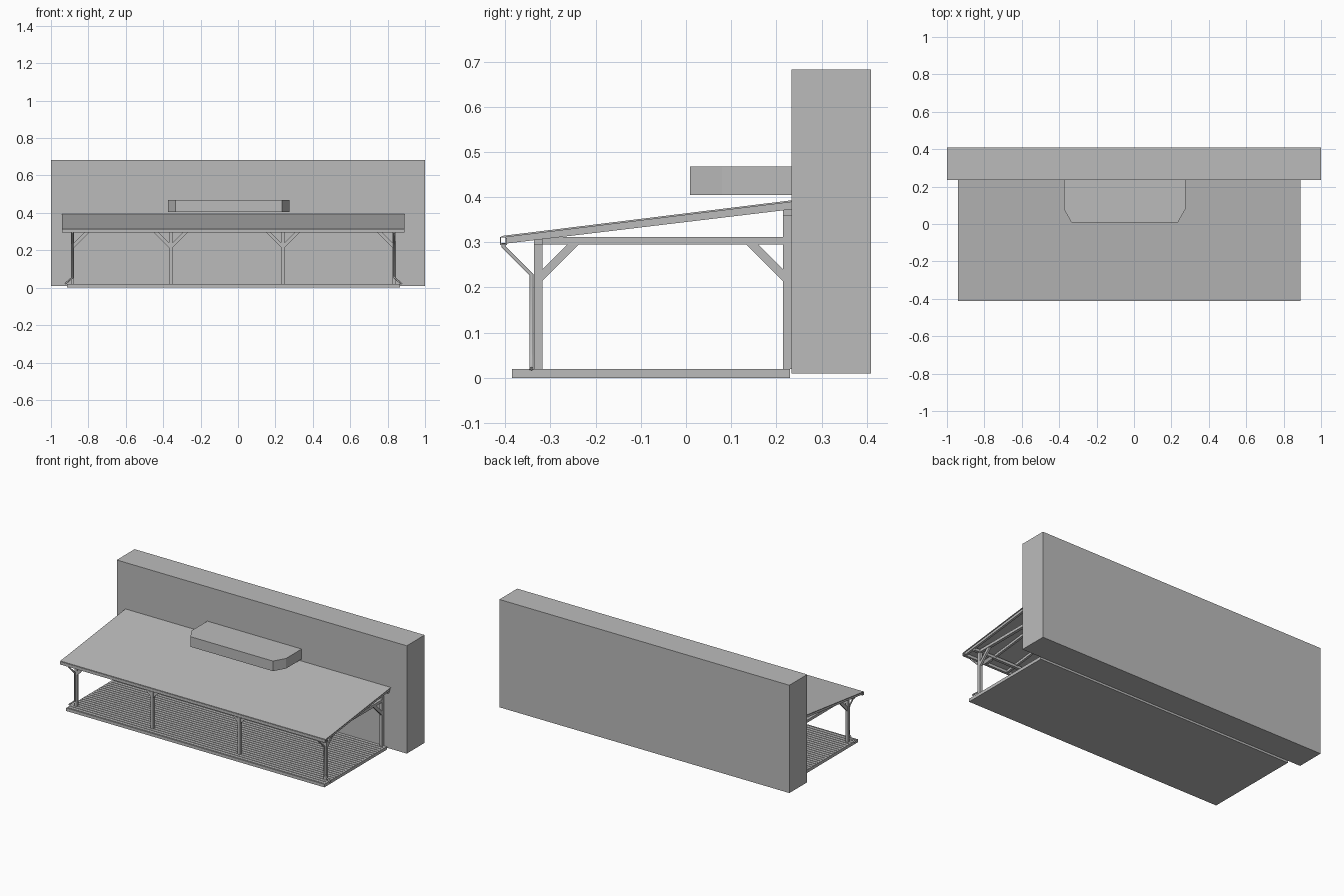
import bpy, bmesh
from mathutils import Vector

if "Cube" in bpy.data.objects:
    bpy.data.objects.remove(bpy.data.objects["Cube"], do_unlink=True)

GREY = (0.5, 0.5, 0.5, 1)
mat = bpy.data.materials.new("plain grey")
mat.use_nodes = True
mat.diffuse_color = GREY
mat.node_tree.nodes["Principled BSDF"].inputs["Base Color"].default_value = GREY


def prism(name, profile, axis, lo, hi):
    """Extrude a 2D profile along x (y,z points), y (x,z points) or z (x,y points)."""
    place = {"x": lambda a, b, t: (t, a, b),
             "y": lambda a, b, t: (a, t, b),
             "z": lambda a, b, t: (a, b, t)}[axis]
    bm = bmesh.new()
    face = bm.faces.new([bm.verts.new(place(a, b, lo)) for a, b in profile])
    new = bmesh.ops.extrude_face_region(bm, geom=[face])["geom"]
    shift = Vector(place(0, 0, hi - lo))
    bmesh.ops.translate(bm, vec=shift, verts=[v for v in new if isinstance(v, bmesh.types.BMVert)])
    bmesh.ops.recalc_face_normals(bm, faces=bm.faces)
    mesh = bpy.data.meshes.new(name)
    bm.to_mesh(mesh)
    bm.free()
    mesh.materials.append(mat)
    obj = bpy.data.objects.new(name, mesh)
    bpy.context.collection.objects.link(obj)
    return obj


def box(name, x, y, z):
    return prism(name, [(x[0], y[0]), (x[1], y[0]), (x[1], y[1]), (x[0], y[1])], "z", *z)


def pipe(name, points, radius):
    curve = bpy.data.curves.new(name, "CURVE")
    curve.dimensions = "3D"
    curve.bevel_depth = radius
    curve.bevel_resolution = 1
    curve.use_fill_caps = True
    spline = curve.splines.new("POLY")
    spline.points.add(len(points) - 1)
    for p, co in zip(spline.points, points):
        p.co = (*co, 1)
    curve.materials.append(mat)
    obj = bpy.data.objects.new(name, curve)
    bpy.context.collection.objects.link(obj)


# House wall and the bay balcony with clipped corners
WALL = 0.234
box("house_wall", (-1, 1), (WALL, 0.41), (0.01, 0.682))
prism("balcony", [(-0.375, WALL), (-0.375, 0.08), (-0.335, 0.009),
                  (0.235, 0.009), (0.275, 0.08), (0.275, WALL)], "z", 0.405, 0.468)

# Deck: solid base, rim and boards with narrow gaps
L, R, F, B = -0.915, 0.865, -0.385, 0.23
TOP = 0.019
box("deck_base", (L, R), (F, B), (0, 0.011))
RIM = 0.006
box("deck_rim_front", (L, R), (F, F + RIM), (0.011, TOP))
box("deck_rim_right", (L, L + RIM), (F + RIM, B), (0.011, TOP))
box("deck_rim_left", (R - RIM, R), (F + RIM, B), (0.011, TOP))
COUNT = 26
step = (B - F - RIM) / COUNT
for i in range(COUNT):
    y = F + RIM + i * step
    box(f"deck_board_{i}", (L + RIM, R - RIM), (y + 0.004, y + step), (0.011, TOP))

# Roof sheets, sloping from the wall to the eaves
EAVE, X0, X1 = -0.408, -0.94, 0.89


def roof_z(y):
    return 0.314 + (y - EAVE) * 0.123


seams = [X0, -0.645, -0.345, -0.045, 0.255, 0.555, X1]
sheet = [(EAVE, roof_z(EAVE)), (WALL, roof_z(WALL)),
         (WALL, roof_z(WALL) - 0.004), (EAVE, roof_z(EAVE) - 0.004)]
for i, (a, b) in enumerate(zip(seams, seams[1:])):
    prism(f"roof_sheet_{i}", sheet, "x", a, b)

# Rafters under the sheets
N = 13
rafter = [(-0.4, roof_z(-0.4) - 0.004), (WALL, roof_z(WALL) - 0.004),
          (WALL, roof_z(WALL) - 0.02), (-0.4, roof_z(-0.4) - 0.018)]
for i in range(N):
    x = X0 + 0.012 + (X1 - X0 - 0.024) * i / (N - 1)
    prism(f"rafter_{i}", rafter, "x", x - 0.007, x + 0.007)

# Posts, tie beams and corner braces
H = 0.009
PF, PB = (-0.336, -0.318), (0.215, WALL)
BEAM = (0.295, 0.312)
posts = [-0.885, -0.36, 0.24, 0.835]
box("front_beam", (-0.93, 0.88), PF, BEAM)
box("wall_plate", (-0.93, 0.88), PB, (0.358, 0.374))


def brace(edge, side):
    """Diagonal from a post face up to the beam, leaning towards side."""
    return [(edge, 0.214), (edge + side * 0.081, 0.295),
            (edge + side * 0.055, 0.295), (edge, 0.24)]


for i, x in enumerate(posts):
    box(f"front_post_{i}", (x - H, x + H), PF, (TOP, BEAM[0]))
    box(f"back_post_{i}", (x - H, x + H), PB, (TOP, 0.358))
    box(f"tie_beam_{i}", (x - H, x + H), (PF[1], PB[0]), BEAM)
    prism(f"front_tie_brace_{i}", brace(PF[1], 1), "x", x - 0.006, x + 0.006)
    prism(f"back_tie_brace_{i}", brace(PB[0], -1), "x", x - 0.006, x + 0.006)
    for side in (-1, 1):
        if 0 <= i + side < len(posts):
            prism(f"beam_brace_{i}_{side}", brace(x + side * H, side), "y", -0.333, -0.321)

# Gutter trough along the eaves
gutter = [(-0.412, 0.312), (-0.412, 0.294), (-0.396, 0.294), (-0.396, 0.31),
          (-0.399, 0.31), (-0.399, 0.297), (-0.409, 0.297), (-0.409, 0.312)]
prism("gutter", gutter, "x", X0, X1)

# Downpipes at the two outer posts, kicked outwards at the foot
for name, x, out in (("right", posts[0], -1), ("left", posts[-1], 1)):
    pipe(f"downpipe_{name}", [(x, -0.404, 0.298), (x, -0.404, 0.29), (x, -0.342, 0.228),
                              (x, -0.342, 0.055), (x + out * 0.04, -0.342, 0.02)], 0.005)
